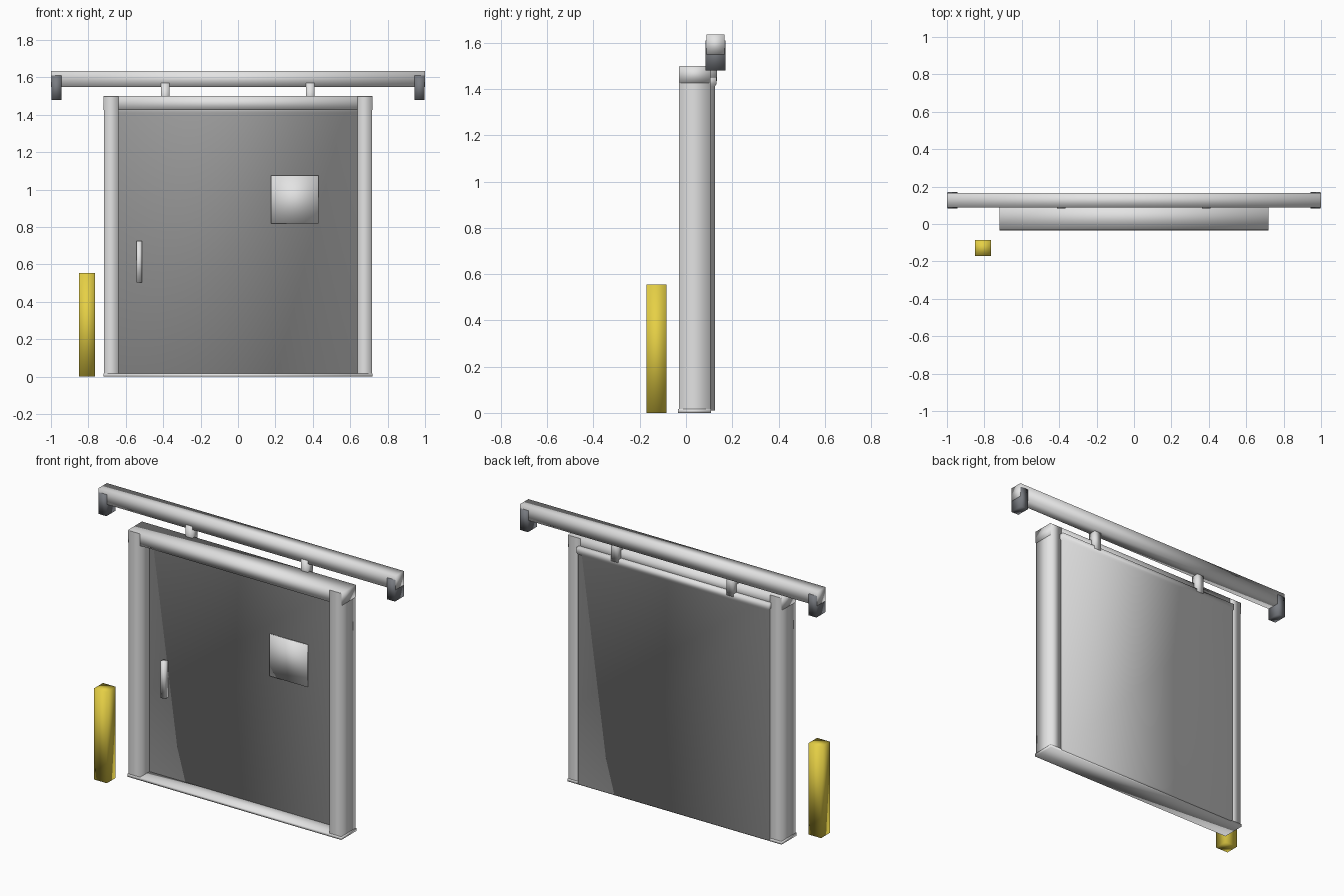
import bpy
import bmesh

old = bpy.data.objects.get("Cube")
if old:
    bpy.data.objects.remove(old, do_unlink=True)


def material(name, rgb):
    m = bpy.data.materials.new(name)
    m.use_nodes = True
    m.diffuse_color = (*rgb, 1)
    m.node_tree.nodes["Principled BSDF"].inputs["Base Color"].default_value = (*rgb, 1)
    return m


light_steel = material("light_steel", (0.77, 0.77, 0.77))
bracket_grey = material("bracket_grey", (0.19, 0.20, 0.22))
safety_yellow = material("safety_yellow", (0.79, 0.63, 0.06))


def column(name, sections, mat, open_ends=False):
    """Smooth-shaded stack of rectangles, each (x range, y range, z)."""
    bm = bmesh.new()
    rings = [[bm.verts.new((x[i], y[j], z)) for i, j in ((0, 0), (1, 0), (1, 1), (0, 1))]
             for x, y, z in sections]
    for low, high in zip(rings, rings[1:]):
        for k in range(4):
            n = (k + 1) % 4
            bm.faces.new((low[k], low[n], high[n], high[k]))
    if not open_ends:
        bm.faces.new(rings[0][::-1])
        bm.faces.new(rings[-1])
    for f in bm.faces:
        f.smooth = True
    mesh = bpy.data.meshes.new(name)
    bm.to_mesh(mesh)
    bm.free()
    mesh.materials.append(mat)
    ob = bpy.data.objects.new(name, mesh)
    bpy.context.collection.objects.link(ob)


def box(name, x, y, z, mat, open_ends=False):
    column(name, [(x, y, z[0]), (x, y, z[1])], mat, open_ends)


# Door frame: posts run between the sill and the top of the lintel
for side, s in (("left", 1), ("right", -1)):
    xr = sorted((s * 0.638, s * 0.716))
    box(f"frame_post_{side}", xr, (-0.030, 0.1055), (0.01, 1.498), light_steel, True)
box("frame_lintel", (-0.72, 0.72), (-0.029, 0.1045), (1.425, 1.50), light_steel)
box("frame_sill", (-0.72, 0.72), (-0.035, 0.109), (0.0, 0.017), light_steel)

# Sliding door panel with a slightly flared hanging bar along its top
door = ((-0.641, 0.641), (0.060, 0.125))
bar = ((-0.647, 0.647), (0.054, 0.131))
column("door_panel", [(*door, 0.01), (*door, 1.410), (*bar, 1.421), (*bar, 1.452)],
       light_steel)

# Window plate and pull handle on the front of the door
box("door_window", (0.177, 0.431), (0.051, 0.0605), (0.82, 1.075), light_steel)
box("door_handle", (-0.544, -0.513), (0.03, 0.061), (0.503, 0.725), light_steel)

# Overhead track, its end brackets and the door hangers
box("track_rail", (-1.0, 1.0), (0.088, 0.167), (1.55, 1.635), light_steel)
for side, s in (("left", 1), ("right", -1)):
    xr = sorted((s * 0.945, s * 0.998))
    box(f"track_bracket_{side}", xr, (0.084, 0.171), (1.48, 1.61), bracket_grey)
for side, cx in (("left", 0.387), ("right", -0.39)):
    box(f"door_hanger_{side}", (cx - 0.023, cx + 0.023), (0.084, 0.135),
        (1.435, 1.57), light_steel)

# Guard bollard beside the doorway
box("bollard", (-0.85, -0.764), (-0.17, -0.085), (0.0, 0.555), safety_yellow)
